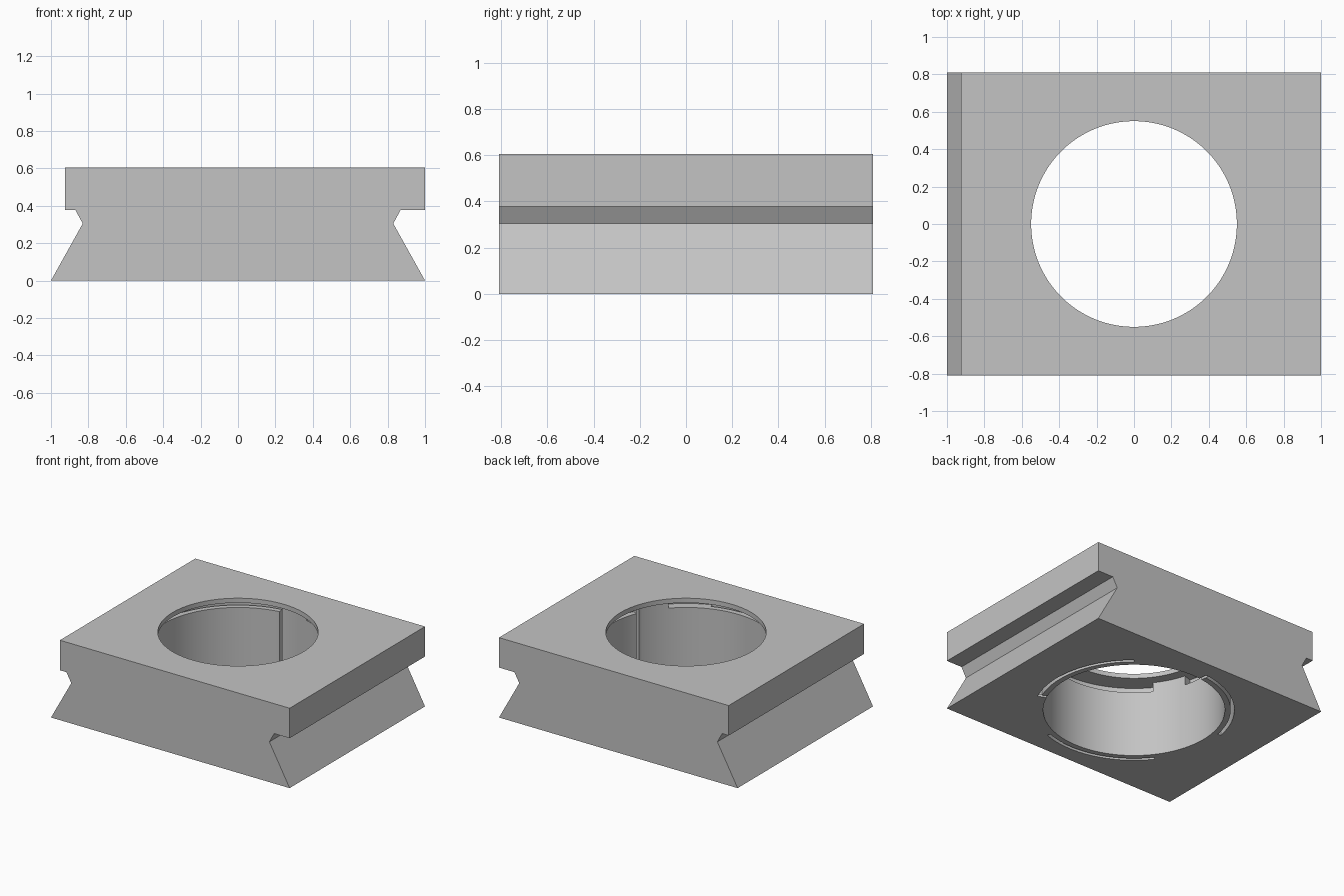
import bpy, bmesh
from math import radians, cos, sin

cube = bpy.data.objects.get("Cube")
if cube:
    bpy.data.objects.remove(cube, do_unlink=True)

GREY = (0.55, 0.55, 0.55, 1)
mat = bpy.data.materials.new("plain grey")
mat.use_nodes = True
mat.diffuse_color = GREY
mat.node_tree.nodes["Principled BSDF"].inputs["Base Color"].default_value = GREY

HALF_DEPTH = 0.81
HEIGHT = 0.605
LIP_UNDER = 0.57      # underside of the thin top lip
FINGER_TOP = 0.50
LIP_R, BORE_R, FINGER_R, SLOT_R = 0.55, 0.625, 0.665, 0.69


def prism(name, points, offset):
    """Extrude a closed outline of 3D points into a solid object."""
    bm = bmesh.new()
    face = bm.faces.new([bm.verts.new(p) for p in points])
    ext = bmesh.ops.extrude_face_region(bm, geom=[face])
    verts = [v for v in ext["geom"] if isinstance(v, bmesh.types.BMVert)]
    bmesh.ops.translate(bm, vec=offset, verts=verts)
    bmesh.ops.recalc_face_normals(bm, faces=bm.faces)
    mesh = bpy.data.meshes.new(name)
    bm.to_mesh(mesh)
    bm.free()
    mesh.materials.append(mat)
    obj = bpy.data.objects.new(name, mesh)
    bpy.context.collection.objects.link(obj)
    return obj


def arc(radius, start, end, z):
    return [(radius * cos(radians(a)), radius * sin(radians(a)), z)
            for a in range(start, end + 1, 2)]


def sector(name, r_in, r_out, start, end, z0, z1):
    """Ring segment between two radii and two angles."""
    outline = arc(r_out, start, end, z0) + arc(r_in, start, end, z0)[::-1]
    return prism(name, outline, (0, 0, z1 - z0))


def disc(name, radius, z0, z1):
    return prism(name, arc(radius, 0, 358, z0), (0, 0, z1 - z0))


# Dovetail block: one side of the upper slab is shorter than the other
profile = [(-1, 0), (1, 0), (0.83, 0.305), (0.87, 0.378), (1, 0.378), (1, HEIGHT),
           (-0.925, HEIGHT), (-0.925, 0.378), (-0.87, 0.378), (-0.83, 0.305)]
block = prism("dovetail_block", [(x, -HALF_DEPTH, z) for x, z in profile],
              (0, 2 * HALF_DEPTH, 0))

# Stepped bore with a lip at the top
cutters = [disc("bore_cutter", BORE_R, -0.1, LIP_UNDER),
           disc("lip_cutter", LIP_R, 0.4, 0.7)]

# Three spring fingers: slot behind, gap above, slit at the free end
for a in (98, 218, 338):
    cutters += [
        sector("slot_cutter", FINGER_R, SLOT_R, a, a + 72, -0.1, LIP_UNDER),
        sector("gap_cutter", 0.6, SLOT_R, a, a + 98, FINGER_TOP, LIP_UNDER),
        sector("slit_cutter", 0.6, SLOT_R, a - 2, a, -0.1, LIP_UNDER)]

for c in cutters:
    c.hide_render = True
    mod = block.modifiers.new(c.name, "BOOLEAN")
    mod.operation = "DIFFERENCE"
    mod.solver = "EXACT"
    mod.object = c

# Bake the cuts and drop the cutters
deps = bpy.context.evaluated_depsgraph_get()
result = bpy.data.meshes.new_from_object(block.evaluated_get(deps))
block.modifiers.clear()
block.data = result
for c in cutters:
    bpy.data.objects.remove(c, do_unlink=True)

bpy.ops.object.select_all(action="DESELECT")
block.select_set(True)
bpy.context.view_layer.objects.active = block
bpy.ops.object.shade_smooth_by_angle(angle=radians(25))
